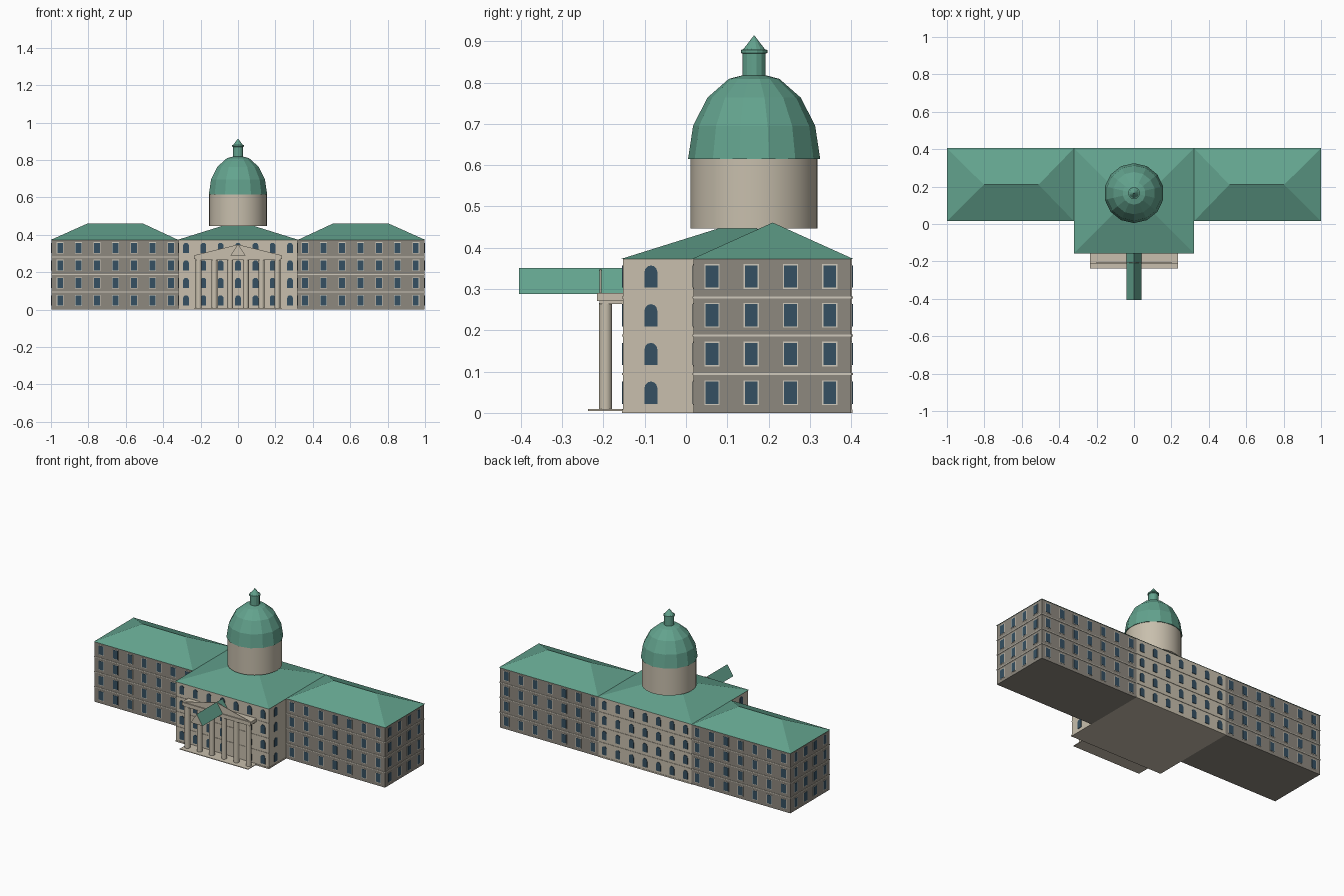
import bpy, bmesh, math
from mathutils import Vector

if "Cube" in bpy.data.objects:
    bpy.data.objects.remove(bpy.data.objects["Cube"])


def material(name, srgb):
    m = bpy.data.materials.new(name)
    lin = [((c / 255 + 0.055) / 1.055) ** 2.4 for c in srgb]
    m.diffuse_color = (*lin, 1)
    m.use_nodes = True
    m.node_tree.nodes["Principled BSDF"].inputs["Base Color"].default_value = m.diffuse_color
    return m


STONE = material("pale stone", (200, 191, 173))
GREY = material("grey stone", (141, 136, 126))
TRIM = material("light trim", (208, 202, 188))
COPPER = material("green copper", (99, 163, 142))
GLASS = material("dark blue glass", (53, 80, 98))


def finish(name, bm, *mats):
    bmesh.ops.recalc_face_normals(bm, faces=bm.faces)
    me = bpy.data.meshes.new(name)
    bm.to_mesh(me)
    bm.free()
    for m in mats:
        me.materials.append(m)
    ob = bpy.data.objects.new(name, me)
    bpy.context.collection.objects.link(ob)
    return ob


def prism(bm, pts, offset):
    """Extrude a planar outline along an offset; returns the new faces."""
    off = Vector(offset)
    a = [bm.verts.new(Vector(p)) for p in pts]
    b = [bm.verts.new(Vector(p) + off) for p in pts]
    n = len(pts)
    faces = [bm.faces.new(a[::-1]), bm.faces.new(b)]
    faces += [bm.faces.new((a[i], a[(i + 1) % n], b[(i + 1) % n], b[i])) for i in range(n)]
    return faces


def add_box(bm, x0, x1, y0, y1, z0, z1):
    return prism(bm, [(x0, y0, z0), (x1, y0, z0), (x1, y1, z0), (x0, y1, z0)], (0, 0, z1 - z0))


def box(name, mat, *dims):
    bm = bmesh.new()
    add_box(bm, *dims)
    return finish(name, bm, mat)


def hip_roof(name, x0, x1, y0, y1, rx0, rx1, ry, z0, z1):
    bm = bmesh.new()
    c = [bm.verts.new(p) for p in ((x0, y0, z0), (x1, y0, z0), (x1, y1, z0), (x0, y1, z0))]
    r = [bm.verts.new((rx0, ry, z1)), bm.verts.new((rx1, ry, z1))]
    for f in ((c[0], c[1], r[1], r[0]), (c[1], c[2], r[1]), (c[2], c[3], r[0], r[1]),
              (c[3], c[0], r[0]), (c[3], c[2], c[1], c[0])):
        bm.faces.new(f)
    return finish(name, bm, COPPER)


def lathe(name, mat, profile, n, cx, cy, smooth=False, phase=0.0):
    """Revolve (radius, z) points; radius 0 closes to a point."""
    bm = bmesh.new()
    rings = []
    for r, z in profile:
        if r == 0:
            rings.append([bm.verts.new((cx, cy, z))])
        else:
            rings.append([bm.verts.new((cx + r * math.cos(phase + math.tau * i / n),
                                        cy + r * math.sin(phase + math.tau * i / n), z))
                          for i in range(n)])
    for a, b in zip(rings, rings[1:]):
        for i in range(n):
            j = (i + 1) % n
            quad = (a[i], a[j], b[0]) if len(b) == 1 else (a[i], a[j], b[j], b[i])
            bm.faces.new(quad).smooth = smooth
    for ring in (rings[0], rings[-1]):
        if len(ring) > 1:
            bm.faces.new(ring)
    return finish(name, bm, mat)


# Windows: each is an outline on a wall, pushed out as a thin plate
ROWS = [0.022 + 0.0937 * i for i in range(4)]
WIN_W, WIN_H = 0.031, 0.054


def outline(w, h, arched):
    if not arched:
        return [(-w, 0), (w, 0), (w, h), (-w, h)]
    spring = h - w
    return [(-w, 0), (w, 0)] + [(w * math.cos(math.pi * i / 6), spring + w * math.sin(math.pi * i / 6))
                                for i in range(7)]


def windows(name, origin, direction, normal, positions, arched=False):
    """Rows of windows on a wall; positions run along direction from origin."""
    o, d, n = Vector(origin), Vector(direction), Vector(normal)
    bm = bmesh.new()
    for z in ROWS:
        for u in positions:
            base = o + d * u + Vector((0, 0, z))
            if not arched:
                fr = outline(WIN_W / 2 + 0.003, WIN_H + 0.006, False)
                prism(bm, [base + d * a + Vector((0, 0, b - 0.003)) for a, b in fr], n * 0.0015)
            pane = outline(WIN_W / 2, WIN_H, arched)
            for f in prism(bm, [base + d * a + Vector((0, 0, b)) for a, b in pane], n * 0.0025):
                f.material_index = 1
    return finish(name, bm, TRIM, GLASS)


X, Y = Vector((1, 0, 0)), Vector((0, 1, 0))
BELTS = (0.094, 0.187, 0.28)
EAVE, RIDGE = 0.373, 0.461

# Wings
for s, side in ((-1, "left"), (1, "right")):
    lo, hi = sorted((s * 0.315, s * 0.996))
    box(side + "_wing_walls", GREY, lo, hi, 0.018, 0.4, 0, EAVE)
    bm = bmesh.new()
    for z in BELTS:
        b0, b1 = sorted((s * 0.316, s * 0.9985))
        add_box(bm, b0, b1, 0.0155, 0.4025, z - 0.0025, z + 0.0025)
    finish(side + "_wing_belts", bm, TRIM)
    e0, e1 = sorted((s * 0.321, s * 1.0))
    r0, r1 = sorted((s * 0.51, s * 0.803))
    hip_roof(side + "_wing_roof", e0, e1, 0.015, 0.405, r0, r1, 0.21, EAVE, RIDGE)
    xs = [s * (0.358 + 0.0988 * i) for i in range(7)]
    windows(side + "_wing_front_windows", (0, 0.018, 0), X, -Y, xs)
    windows(side + "_wing_back_windows", (0, 0.4, 0), X, Y, xs)
    windows(side + "_wing_end_windows", (s * 0.996, 0, 0), Y, X * s, [0.063 + 0.095 * i for i in range(4)])
    windows(side + "_centre_side_windows", (s * 0.318, 0, 0), Y, X * s, [-0.085], True)

# Central block
box("centre_walls", STONE, -0.318, 0.318, -0.152, 0.4015, 0, EAVE)
box("centre_plinth", STONE, -0.32, 0.32, -0.155, 0.403, 0, 0.008)
bm = bmesh.new()
for z in BELTS:
    add_box(bm, -0.318, 0.318, -0.1545, -0.15, z - 0.0025, z + 0.0025)
    add_box(bm, -0.318, 0.318, 0.4, 0.404, z - 0.0025, z + 0.0025)
finish("centre_belts", bm, STONE)
hip_roof("centre_roof", -0.322, 0.322, -0.157, 0.405, -0.041, 0.041, 0.124, EAVE, RIDGE)
bays = [-0.278 + 0.0927 * i for i in range(7)]
windows("centre_front_windows", (0, -0.152, 0), X, -Y, bays, True)
windows("centre_back_windows", (0, 0.4015, 0), X, Y, bays, True)

# Portico
box("portico_floor", STONE, -0.235, 0.235, -0.237, -0.152, 0.005, 0.009)
for i in range(6):
    lathe("portico_column", STONE, [(0.016, 0.009), (0.016, 0.266)], 16,
          -0.21 + 0.084 * i, -0.195, smooth=True)
box("entablature_lower", STONE, -0.228, 0.228, -0.21, -0.152, 0.264, 0.271)
box("entablature_upper", STONE, -0.235, 0.235, -0.215, -0.152, 0.271, 0.29)
bm = bmesh.new()
prism(bm, [(-0.235, -0.209, 0.29), (0.235, -0.209, 0.29), (0, -0.209, 0.348)], (0, 0.004, 0))
finish("pediment", bm, STONE)

# Small projecting gable: copper slopes, stone end
bm = bmesh.new()
prism(bm, [(-0.041, -0.405, 0.288), (0.041, -0.405, 0.288), (0, -0.405, 0.351)], (0, 0.26, 0))
for f in bm.faces:
    f.normal_update()
    f.material_index = 1 if abs(f.normal.y) > 0.9 else 0
finish("projecting_gable", bm, COPPER, STONE)

# Drum, dome and lantern
CY = 0.165
lathe("drum", STONE, [(0.154, 0.446), (0.154, 0.616)], 32, 0, CY, smooth=True)
dome = [(0.16 * math.cos(math.pi * i / 8), 0.615 + 0.21 * math.sin(math.pi * i / 8)) for i in range(4)]
lathe("dome", COPPER, dome + [(0, 0.825)], 14, 0, CY, phase=math.pi / 2)
lathe("lantern", COPPER, [(0.028, 0.815), (0.028, 0.87), (0.032, 0.872), (0.032, 0.879),
                          (0.026, 0.881), (0, 0.915)], 14, 0, CY, phase=math.pi / 2)
